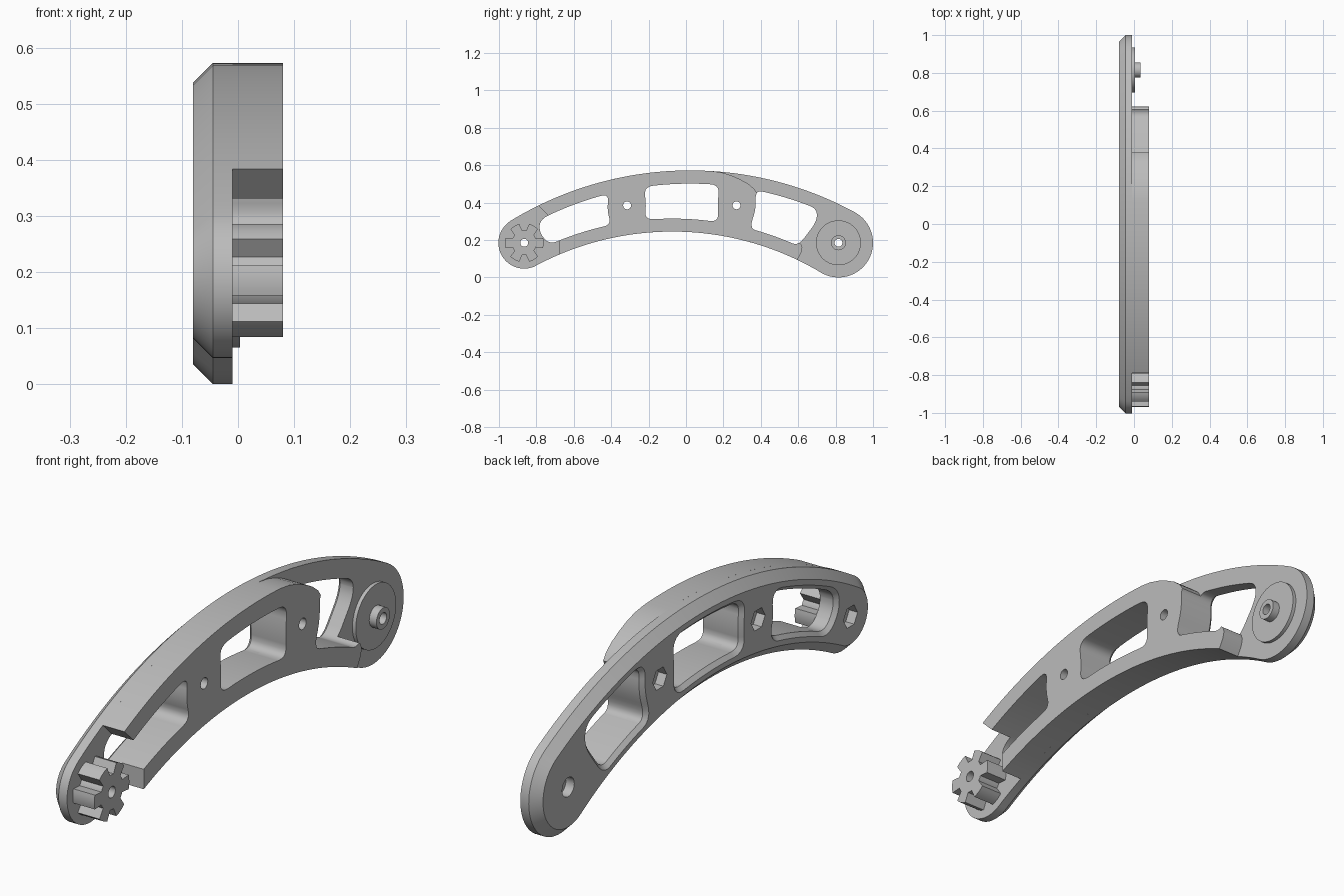
import bpy, bmesh
from math import atan2, cos, sin, pi, sqrt, radians
from mathutils import Vector

cube = bpy.data.objects.get("Cube")
if cube:
    bpy.data.objects.remove(cube, do_unlink=True)

grey = bpy.data.materials.new("mid grey")
grey.use_nodes = True
grey.diffuse_color = (0.5, 0.5, 0.5, 1)
grey.node_tree.nodes["Principled BSDF"].inputs["Base Color"].default_value = (0.5, 0.5, 0.5, 1)

# Layout in the y-z plane: arc centres, end centres, and radii
OUT, R_OUT = Vector((0.022, -1.273)), 1.845
INN, R_INN = Vector((-0.073, -1.305)), 1.55
LOW, R_LOW = Vector((-0.865, 0.185)), 0.138
BIG, R_BIG = Vector((0.815, 0.185)), 0.185
BACK, STEP, FACE = -0.08, -0.01, 0.08


def arc(c, r, a, b, n):
    return [c + Vector((cos(a + (b - a) * i / n), sin(a + (b - a) * i / n))) * r
            for i in range(n + 1)]


def circle(c, r, n=32):
    return arc(c, r, 0, 2 * pi, n)[:-1]


def loft(name, sections):
    """Solid through (x, loop) sections with capped ends."""
    bm = bmesh.new()
    rings = [[bm.verts.new((x, p.x, p.y)) for p in loop] for x, loop in sections]
    n = len(rings[0])
    for a, b in zip(rings, rings[1:]):
        for i in range(n):
            j = (i + 1) % n
            bm.faces.new((a[i], a[j], b[j], b[i]))
    bm.faces.new(rings[0])
    bm.faces.new(rings[-1])
    bmesh.ops.recalc_face_normals(bm, faces=bm.faces)
    mesh = bpy.data.meshes.new(name)
    bm.to_mesh(mesh)
    bm.free()
    mesh.materials.append(grey)
    ob = bpy.data.objects.new(name, mesh)
    bpy.context.collection.objects.link(ob)
    return ob


def activate(ob):
    bpy.ops.object.select_all(action='DESELECT')
    ob.select_set(True)
    bpy.context.view_layer.objects.active = ob


def cut(ob, sections):
    cutter = loft("cutter", sections)
    cutter.hide_render = True
    mod = ob.modifiers.new("cut", 'BOOLEAN')
    mod.operation, mod.solver, mod.object = 'DIFFERENCE', 'EXACT', cutter
    activate(ob)
    bpy.ops.object.modifier_apply(modifier=mod.name)
    bpy.data.objects.remove(cutter, do_unlink=True)


def angle(v):
    return atan2(v.y, v.x)


def outline(d):
    """Arm outline, inset by d."""
    top_l, top_r = angle(LOW - OUT), angle(BIG - OUT)
    loop = arc(OUT, R_OUT - d, top_l, top_r, 48)
    loop += arc(BIG, R_BIG - d, top_r, angle(INN - BIG), 32)[1:]
    loop += arc(INN, R_INN + d, angle(BIG - INN), angle(LOW - INN), 48)[1:]
    loop += arc(LOW, R_LOW - d, angle(INN - LOW), top_l - 2 * pi, 32)[1:-1]
    return loop


def on_arc(c, r, y0, y1, n):
    ys = [y0 + (y1 - y0) * i / n for i in range(n + 1)]
    return [Vector((y, c.y + sqrt(r * r - (y - c.x) ** 2))) for y in ys]


def rounded(pts, size=0.05):
    out = []
    for i, p in enumerate(pts):
        ends = []
        for q in (pts[i - 1], pts[(i + 1) % len(pts)]):
            v = q - p
            ends.append(p + v.normalized() * min(size, v.length * 0.48))
        a, b = ends
        for k in range(6):
            t = k / 5
            out.append(a * (1 - t) ** 2 + p * 2 * t * (1 - t) + b * t * t)
    return out


def grown(loop, d):
    """Push a clockwise loop outward."""
    out = []
    for i, p in enumerate(loop):
        t = (loop[(i + 1) % len(loop)] - loop[i - 1]).normalized()
        out.append(p + Vector((-t.y, t.x)) * d)
    return out


def window(top, right, bottom, left):
    return rounded(on_arc(OUT, R_OUT - 0.07, *top, 4) + [Vector(right)]
                   + on_arc(INN, R_INN + 0.07, *bottom, 4) + [Vector(left)])


windows = [
    window((-0.78, -0.412), (-0.422, 0.36), (-0.4, -0.73), (-0.785, 0.24)),
    window((-0.225, 0.18), (0.168, 0.39), (0.175, -0.22), (-0.213, 0.39)),
    window((0.37, 0.7), (0.7, 0.3), (0.6, 0.34), (0.375, 0.37)),
]
pins = [Vector((-0.315, 0.385)), Vector((0.27, 0.385))]

# Back plate with a bevelled rear rim
plate = loft("arm_plate", [(BACK, outline(0.035)), (BACK + 0.035, outline(0)), (STEP, outline(0))])
for w in windows:
    cut(plate, [(-0.1, grown(w, 0.035)), (-0.065, w), (0.1, w)])
for c in pins + [LOW, BIG]:
    cut(plate, [(-0.1, circle(c, 0.021)), (0.1, circle(c, 0.021))])
    recess = circle(c, 0.036, 32) if c is BIG else circle(c, 0.042, 6)
    cut(plate, [(-0.1, recess), (-0.045, recess)])

# Thick raised section, open at both end windows
loop = on_arc(OUT, R_OUT, -0.79, 0.14, 40)
loop += [Vector(p) for p in ((0.19, 0.561), (0.24, 0.546), (0.286, 0.526), (0.33, 0.502),
                             (0.362, 0.476), (0.38, 0.45), (0.385, 0.43),
                             (0.6, 0.19), (0.615, 0.178), (0.622, 0.158), (0.616, 0.132))]
loop += on_arc(INN, R_INN, 0.595, -0.675, 44)
loop += [Vector((-0.675, 0.2)), Vector((-0.735, 0.33))]
block = loft("raised_block", [(STEP, loop), (FACE, loop)])
for w in windows:
    cut(block, [(-0.1, w), (0.1, w)])
for c in pins:
    cut(block, [(-0.1, circle(c, 0.021)), (0.1, circle(c, 0.021))])

# Six-tooth gear on the small end
teeth = []
for k in range(6):
    a = k * pi / 3
    teeth += arc(LOW, 0.066, a - radians(30), a - radians(21), 3)
    teeth += arc(LOW, 0.104, a - radians(15), a + radians(15), 5)
    teeth += arc(LOW, 0.066, a + radians(21), a + radians(30), 3)[:-1]
gear = loft("gear", [(STEP, teeth), (FACE, teeth)])
cut(gear, [(-0.1, circle(LOW, 0.021)), (0.1, circle(LOW, 0.021))])

# Washer disc and hub on the large end
disc = loft("pivot_disc", [(STEP, circle(BIG, 0.12, 64)), (0.004, circle(BIG, 0.12, 64))])
hub = loft("pivot_hub", [(0.004, circle(BIG, 0.04)), (0.034, circle(BIG, 0.04))])
for ob in (disc, hub):
    cut(ob, [(-0.1, circle(BIG, 0.021)), (0.1, circle(BIG, 0.021))])

for ob in (plate, block, gear, disc, hub):
    activate(ob)
    bpy.ops.object.shade_smooth_by_angle(angle=radians(30))
